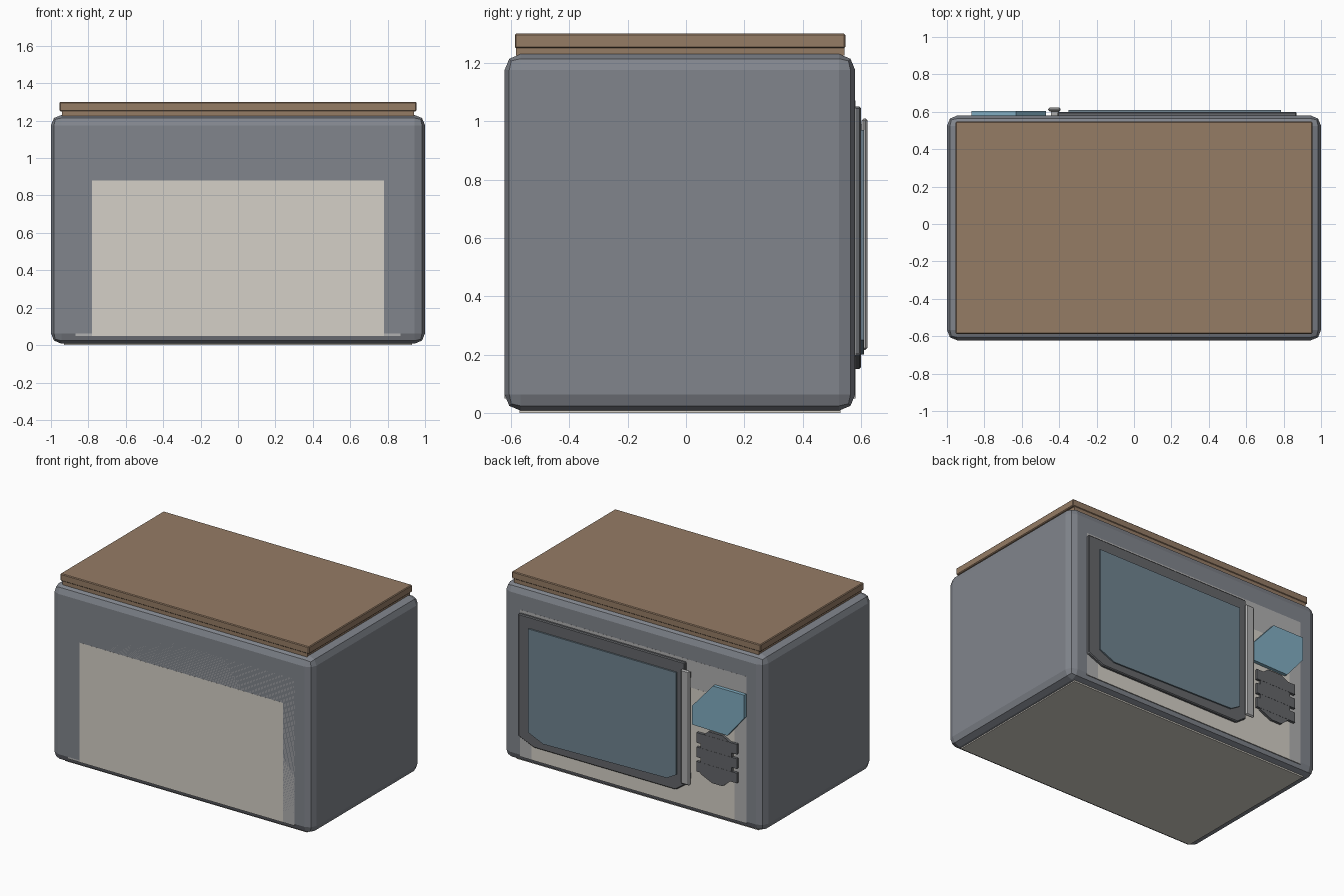
import bpy, bmesh

if "Cube" in bpy.data.objects:
    bpy.data.objects.remove(bpy.data.objects["Cube"])


def material(name, rgb):
    m = bpy.data.materials.new(name)
    m.diffuse_color = (*rgb, 1)
    m.use_nodes = True
    m.node_tree.nodes["Principled BSDF"].inputs["Base Color"].default_value = m.diffuse_color
    return m


STEEL = material("steel", (0.22, 0.235, 0.265))
WOOD = material("wood", (0.30, 0.20, 0.13))
CREAM = material("cream", (0.66, 0.63, 0.57))
LINER = material("liner_grey", (0.44, 0.44, 0.44))
DARK = material("dark_trim", (0.13, 0.135, 0.145))
GLASS = material("glass", (0.16, 0.23, 0.28))
SCREEN = material("screen", (0.22, 0.42, 0.54))
METAL = material("handle_metal", (0.42, 0.42, 0.42))


def finish(name, bm, mat, bevel=0, segments=1):
    bmesh.ops.recalc_face_normals(bm, faces=bm.faces)
    me = bpy.data.meshes.new(name)
    bm.to_mesh(me)
    bm.free()
    me.materials.append(mat)
    ob = bpy.data.objects.new(name, me)
    bpy.context.collection.objects.link(ob)
    if bevel:
        mod = ob.modifiers.new("bevel", "BEVEL")
        mod.width, mod.segments = bevel, segments
    return ob


def box(name, x, y, z, mat, bevel=0, segments=1):
    bm = bmesh.new()
    bmesh.ops.create_cube(bm, size=1)
    for v in bm.verts:
        v.co = [(a + b) / 2 + c * (b - a) for c, (a, b) in zip(v.co, (x, y, z))]
    return finish(name, bm, mat, bevel, segments)


def plate(name, outline, y0, y1, mat, bevel=0):
    """Extrude an x-z outline from y0 to y1."""
    bm = bmesh.new()
    face = bm.faces.new([bm.verts.new((x, y0, z)) for x, z in outline])
    ext = bmesh.ops.extrude_face_region(bm, geom=[face])
    for v in ext["geom"]:
        if isinstance(v, bmesh.types.BMVert):
            v.co.y = y1
    return finish(name, bm, mat, bevel)


# Main housing with the inner liners that show on its faces
Y = (-0.622, 0.58)
box("housing", (-1, 1), Y, (0.008, 1.23), STEEL, 0.055, 2)
box("outer_liner", (-0.87, 0.87), (-0.622, 0.5805), (0.05, 1.07), LINER)
box("inner_liner", (-0.78, 0.78), (-0.6225, 0.581), (0.05, 0.88), CREAM)
box("base_panel", (-0.93, 0.93), (-0.57, 0.53), (0, 0.02), CREAM)

# Wooden board on top
box("board_lower", (-0.94, 0.94), (-0.583, 0.543), (1.225, 1.252), WOOD)
box("board_upper", (-0.955, 0.955), (-0.587, 0.547), (1.25, 1.3), WOOD, 0.005)

# Door, window and handle on the +y side
plate("door", [(-0.41, 0.20), (-0.41, 1.05), (0.87, 1.05), (0.87, 0.20),
               (0.75, 0.15), (-0.34, 0.15)], 0.575, 0.6, DARK, 0.006)
plate("door_window", [(-0.35, 0.26), (-0.35, 0.97), (0.785, 0.97), (0.785, 0.25),
                      (0.67, 0.2), (-0.28, 0.22)], 0.59, 0.61, GLASS)
box("door_handle", (-0.46, -0.392), (0.602, 0.6225), (0.215, 1.01), METAL, 0.008)
for i, z in enumerate((0.25, 0.95)):
    box(f"handle_mount_{i}", (-0.445, -0.40), (0.575, 0.61), (z, z + 0.04), METAL)

# Control display with two clipped corners
plate("display", [(-0.47, 0.64), (-0.47, 0.77), (-0.63, 0.95), (-0.87, 0.95),
                  (-0.87, 0.79), (-0.74, 0.635)], 0.575, 0.605, SCREEN)

# Keypad: notched plate made from rows of keys on a backing
plate("keypad_backing", [(-0.53, 0.31), (-0.53, 0.57), (-0.59, 0.62), (-0.70, 0.62),
                         (-0.77, 0.58), (-0.77, 0.33), (-0.70, 0.27), (-0.62, 0.27)],
      0.575, 0.598, DARK)
for i in range(3):
    z = 0.32 + 0.1 * i
    box(f"key_row_{i}", (-0.81, -0.50), (0.575, 0.599), (z, z + 0.07), DARK)
